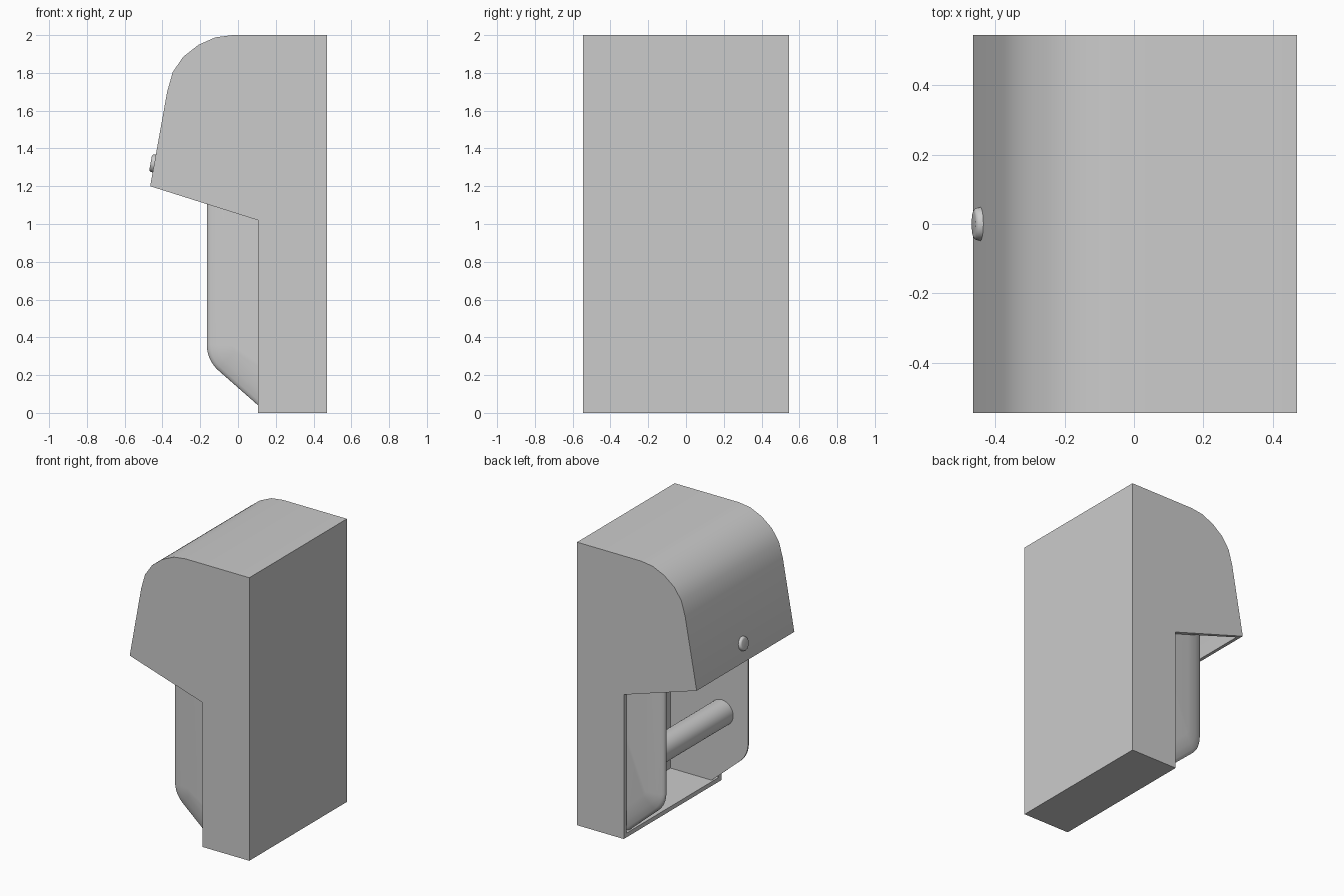
import bpy, bmesh, math
from mathutils import Vector

if "Cube" in bpy.data.objects:
    bpy.data.objects.remove(bpy.data.objects["Cube"])

HALF_W = 0.545


def finish(obj, angle=30):
    # apply modifiers, then smooth only the gentle edges
    bpy.ops.object.select_all(action='DESELECT')
    obj.select_set(True)
    bpy.context.view_layer.objects.active = obj
    bpy.ops.object.convert(target='MESH')
    bpy.ops.object.shade_smooth_by_angle(angle=math.radians(angle))


def to_object(bm, name):
    bmesh.ops.recalc_face_normals(bm, faces=bm.faces)
    mesh = bpy.data.meshes.new(name)
    bm.to_mesh(mesh)
    bm.free()
    obj = bpy.data.objects.new(name, mesh)
    bpy.context.collection.objects.link(obj)
    return obj


# Hollow housing: side profile, open below the hood and at the lower front
profile = [(0.105, 0), (0.47, 0), (0.47, 2), (-0.03, 2), (-0.12, 1.988),
           (-0.21, 1.948), (-0.29, 1.885), (-0.345, 1.805), (-0.375, 1.7),
           (-0.465, 1.2), (0.105, 1.02)]
bm = bmesh.new()
left, right = [[bm.verts.new((x, y, z)) for x, z in profile]
               for y in (-HALF_W, HALF_W)]
bm.faces.new(left)
bm.faces.new(right[::-1])
for i in range(9):
    bm.faces.new((left[i + 1], left[i], right[i], right[i + 1]))
housing = to_object(bm, "housing")
# make sure the shell normals point outwards before thickening
if max(housing.data.polygons, key=lambda p: p.center.x).normal.x < 0:
    housing.data.flip_normals()
shell = housing.modifiers.new("shell", 'SOLIDIFY')
shell.thickness = 0.03
shell.offset = -1
shell.use_even_offset = True
finish(housing)


# Side cheeks that hold the roll: rounded lower front corner, tapered outside
def cheek_ring(d, y):
    r, cx, cz, a = 0.18 - d, 0.015, 0.36, math.radians(48.7)
    pts = [(-0.165 + d, 1.5)]
    pts += [(cx - r * math.cos(a * i / 8), cz - r * math.sin(a * i / 8))
            for i in range(9)]
    ex, ez = pts[-1]
    pts += [(ex + (ez - 0.03) * math.tan(a), 0.03), (0.44, 0.03), (0.44, 1.5)]
    return [Vector((x, y, z)) for x, z in pts]


bm = bmesh.new()
rings = [[bm.verts.new(p) for p in cheek_ring(d, y)] for d, y in
         ((0, 0.455), (0, 0.466), (0.006, 0.475), (0.02, 0.483),
          (0.06, 0.495), (0.13, 0.508))]
for a, b in zip(rings, rings[1:]):
    for i in range(len(a)):
        j = (i + 1) % len(a)
        bm.faces.new((a[i], a[j], b[j], b[i]))
bm.faces.new(rings[0])
bm.faces.new(rings[-1])
cheeks = to_object(bm, "roll_cheeks")
cheeks.modifiers.new("mirror", 'MIRROR').use_axis = (False, True, False)
finish(cheeks, 40)

# Roller between the cheeks
bpy.ops.mesh.primitive_cylinder_add(vertices=32, radius=0.09, depth=0.93,
                                    location=(0.04, 0, 0.53),
                                    rotation=(math.pi / 2, 0, 0))
roller = bpy.context.object
roller.name = "roller"
finish(roller)

# Small domed lock button on the sloping front
normal = Vector((-0.984, 0, 0.177))
bpy.ops.mesh.primitive_cone_add(
    vertices=24, radius1=0.052, radius2=0.045, depth=0.04,
    location=Vector((-0.443, 0, 1.32)),
    rotation=normal.to_track_quat('Z', 'Y').to_euler())
button = bpy.context.object
button.name = "lock_button"
bevel = button.modifiers.new("bevel", 'BEVEL')
bevel.width = 0.01
bevel.segments = 3
finish(button, 40)
